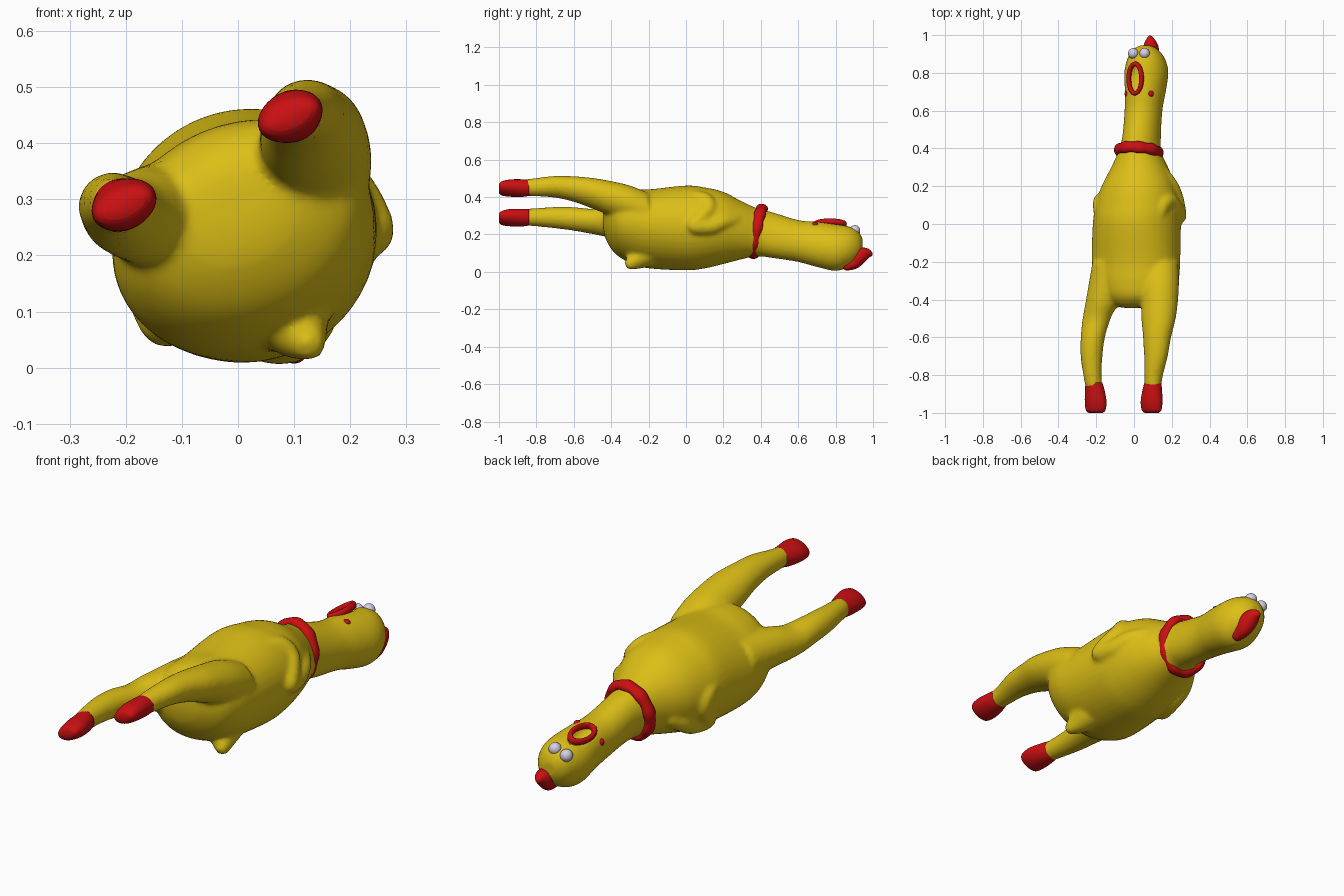
import bpy, bmesh, math
from mathutils import Matrix, Vector

if "Cube" in bpy.data.objects:
    bpy.data.objects.remove(bpy.data.objects["Cube"])

ROLL = math.radians(24)          # the toy lies rolled over on its back
SIDE = Vector((math.cos(ROLL), 0, math.sin(ROLL)))
BELLY = Vector((-math.sin(ROLL), 0, math.cos(ROLL)))


def material(name, rgb):
    m = bpy.data.materials.new(name)
    m.diffuse_color = (*rgb, 1)
    m.use_nodes = True
    m.node_tree.nodes["Principled BSDF"].inputs["Base Color"].default_value = m.diffuse_color
    return m


YELLOW = material("yellow rubber", (0.72, 0.52, 0.008))
RED = material("red paint", (0.6, 0.005, 0.006))
WHITE = material("eye white", (0.66, 0.62, 0.78))


def spline(rows, steps=5):
    out = []
    n = len(rows)
    for i in range(n - 1):
        p = [Vector(rows[min(max(i + k, 0), n - 1)]) for k in (-1, 0, 1, 2)]
        for s in range(steps):
            t = s / steps
            out.append(0.5 * (2 * p[1] + (p[2] - p[0]) * t
                              + (2 * p[0] - 5 * p[1] + 4 * p[2] - p[3]) * t * t
                              + (3 * p[1] - p[0] - 3 * p[2] + p[3]) * t ** 3))
    return out + [Vector(rows[-1])]


def loft(bm, rows, segs=40):
    """Rows are y, x, z, half width, half height of rolled ellipses."""
    rings = []
    for y, x, z, a, b in spline(rows):
        c = Vector((x, y, z))
        rings.append([bm.verts.new(c + SIDE * a * math.cos(2 * math.pi * k / segs)
                                   + BELLY * b * math.sin(2 * math.pi * k / segs))
                      for k in range(segs)])
    for r, q in zip(rings, rings[1:]):
        for k in range(segs):
            j = (k + 1) % segs
            bm.faces.new((r[k], r[j], q[j], q[k]))
    bm.faces.new(rings[0])
    bm.faces.new(rings[-1])


def chain(bm, pts, steps=5):
    """String of overlapping balls through x, y, z, radius points."""
    for p in spline(pts, steps):
        bmesh.ops.create_uvsphere(bm, u_segments=20, v_segments=12, radius=p[3],
                                  matrix=Matrix.Translation(p.to_3d()))


def finish(name, bm, mat, voxel=0, smooth=0):
    bmesh.ops.recalc_face_normals(bm, faces=bm.faces)
    me = bpy.data.meshes.new(name)
    bm.to_mesh(me)
    bm.free()
    ob = bpy.data.objects.new(name, me)
    bpy.context.collection.objects.link(ob)
    bpy.context.view_layer.objects.active = ob
    if voxel:
        r = ob.modifiers.new("fuse", 'REMESH')
        r.mode = 'VOXEL'
        r.voxel_size = voxel
        s = ob.modifiers.new("soften", 'SMOOTH')
        s.factor, s.iterations = 0.5, smooth
        bpy.ops.object.modifier_apply(modifier="fuse")
        bpy.ops.object.modifier_apply(modifier="soften")
    ob.data.materials.clear()
    ob.data.materials.append(mat)
    for f in ob.data.polygons:
        f.use_smooth = True
        f.material_index = 0
    return ob


# Body, neck and head
bm = bmesh.new()
loft(bm, [(-0.445, 0, .29, .04, .04), (-0.43, 0, .28, .12, .10),
          (-0.38, .01, .265, .195, .16), (-0.3, .01, .245, .232, .19),
          (-0.2, .01, .23, .24, .205), (0, .015, .235, .235, .225),
          (0.1, .02, .235, .225, .215), (0.2, .025, .235, .198, .192),
          (0.3, .03, .222, .15, .155), (0.38, .03, .212, .112, .132),
          (0.46, .04, .197, .097, .127), (0.6, .05, .165, .097, .115),
          (0.7, .06, .147, .105, .124), (0.8, .065, .13, .115, .127),
          (0.87, .065, .135, .1, .11), (0.92, .06, .14, .07, .08),
          (0.945, .06, .14, .03, .04)])

# Legs
loft(bm, [(-0.2, -.12, .27, .10, .10), (-0.4, -.165, .27, .09, .085),
          (-0.5, -.198, .27, .076, .066), (-0.6, -.218, .283, .065, .063),
          (-0.7, -.225, .29, .058, .057), (-0.8, -.22, .292, .049, .049),
          (-0.87, -.212, .292, .044, .044)])
loft(bm, [(-0.2, .125, .32, .11, .10), (-0.3, .13, .36, .11, .10),
          (-0.4, .135, .392, .1, .092), (-0.5, .13, .42, .093, .08),
          (-0.6, .122, .443, .076, .067), (-0.7, .116, .455, .064, .057),
          (-0.8, .104, .453, .05, .049), (-0.87, .098, .45, .044, .043)])

# Tail stub
chain(bm, [(.09, -.22, .1, .075), (.105, -.26, .07, .055), (.125, -.295, .045, .033)])

# Folded wings, mirrored about the rolled belly line: y, angle, distance, radius
WING = [(.03, 58, .19, .04), (.1, 48, .195, .045), (.12, 32, .195, .045),
        (.08, 15, .205, .045), (.045, 3, .215, .045), (.13, 2, .2, .045),
        (.2, 10, .178, .042), (.26, 16, .14, .038)]
for flip in (False, True):
    pts = []
    for y, ang, d, r in WING:
        t = math.radians(228 - ang if flip else ang)
        pts.append((.02 + d * math.cos(t), y, .235 + d * math.sin(t), r))
    chain(bm, pts)

body = finish("body", bm, YELLOW, 0.0105, 8)

# Press the open mouth hollow into the face
MOUTH = Vector((.006, .77, .255))
for v in body.data.vertices:
    d = v.co - MOUTH
    q = (d.dot(SIDE) / .036) ** 2 + (d.y / .077) ** 2
    if q < 1 and d.dot(BELLY) > -.06:
        v.co -= BELLY * .03 * (1 - q) ** 0.5

# Feet
for name, x, z in (("left_foot", -.203, .29), ("right_foot", .093, .448)):
    s = -.009 if x < 0 else .007
    bm = bmesh.new()
    loft(bm, [(-.84, x + s, z + .002, .045, .044), (-.88, x + s / 2, z, .053, .046),
              (-.94, x, z, .06, .043), (-.985, x, z - .002, .055, .033),
              (-1, x, z - .003, .04, .018)])
    finish(name, bm, RED)


def ring(name, centre, u, v, n, ru, rv, thick, depth, lumps=0):
    """Oval ring in the u-v plane with a rounded, optionally lumpy band."""
    bm = bmesh.new()
    N, M = 72, 14
    grid = []
    for i in range(N):
        t = 2 * math.pi * i / N
        out = u * math.cos(t) + v * math.sin(t)
        mid = centre + u * ru * math.cos(t) + v * rv * math.sin(t)
        k = 1 + lumps * math.sin(9 * t)
        grid.append([bm.verts.new(mid + out * thick * k * math.cos(2 * math.pi * j / M)
                                  + n * depth * k * math.sin(2 * math.pi * j / M))
                     for j in range(M)])
    for i in range(N):
        for j in range(M):
            a, b = grid[i], grid[(i + 1) % N]
            bm.faces.new((a[j], a[(j + 1) % M], b[(j + 1) % M], b[j]))
    finish(name, bm, RED)


# Collar leans forward at the top; mouth lips face along the belly line
lean = Vector((0, .2, 1)).normalized()
across = Vector((1, -.08, 0)).normalized()
ring("collar", Vector((.025, .382, .215)), across, lean, across.cross(lean),
     .108, .127, .023, .03, .08)
ring("mouth_lips", MOUTH, SIDE, Vector((0, 1, 0)), BELLY, .037, .078, .012, .016)

# Head comb
bm = bmesh.new()
chain(bm, [(.1, .86, .031, .025), (.095, .9, .05, .035), (.09, .93, .085, .042),
           (.087, .962, .1, .028), (.085, .986, .095, .014)])
finish("comb", bm, RED, 0.006, 4)


# Eyes and cheek spots
def ball(name, loc, r, mat):
    bm = bmesh.new()
    bmesh.ops.create_uvsphere(bm, u_segments=24, v_segments=16, radius=r,
                              matrix=Matrix.Translation(loc))
    finish(name, bm, mat)


ball("left_eye", (-.004, .903, .206), .028, WHITE)
ball("right_eye", (.056, .903, .222), .028, WHITE)
for name, deg in (("right_cheek_spot", 75), ("left_cheek_spot", 153)):
    t = math.radians(deg)
    d = .104
    ball(name, (.06 + d * math.cos(t), .69, .148 + d * math.sin(t)), .018, RED)
